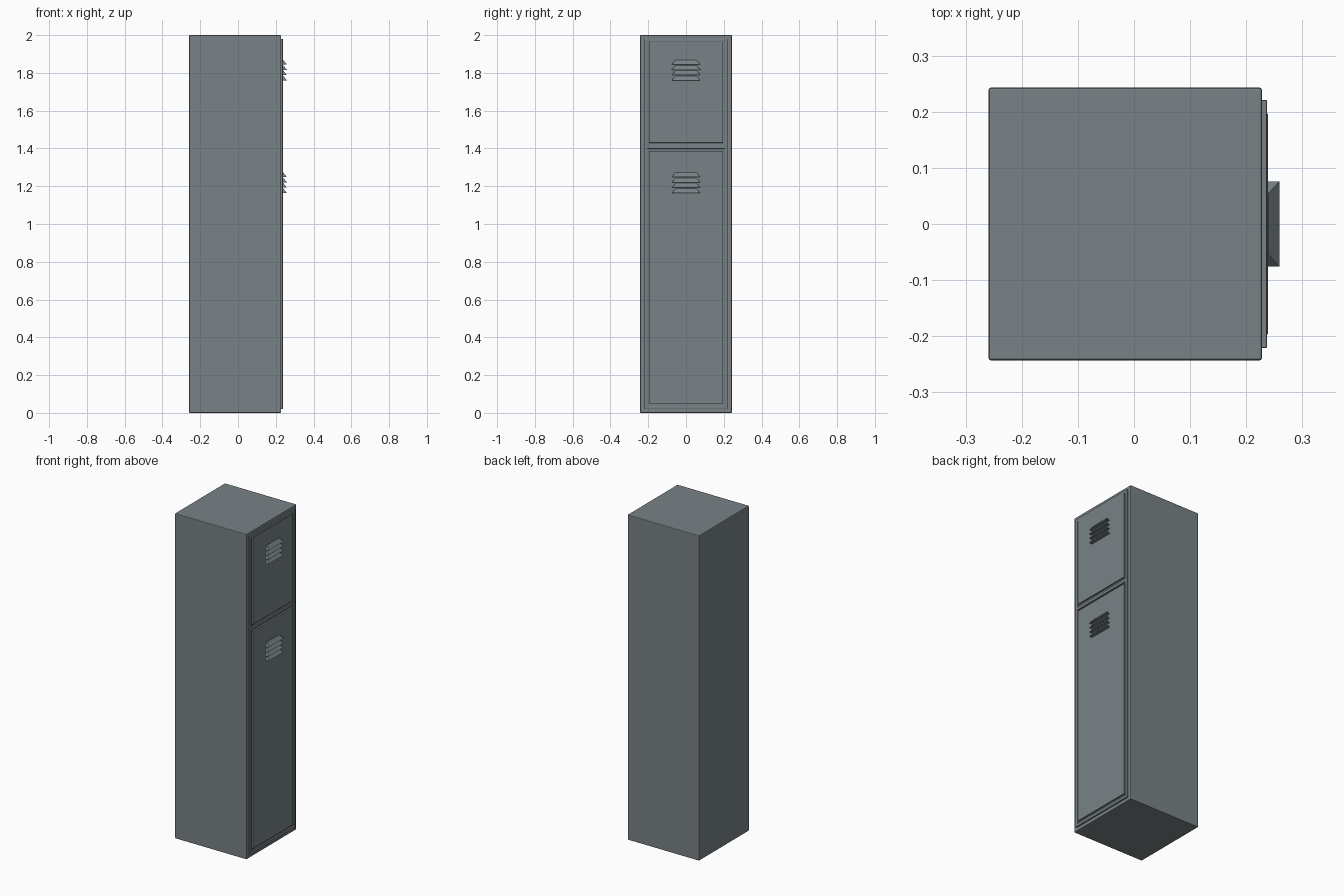
import bpy, bmesh

if "Cube" in bpy.data.objects:
    bpy.data.objects.remove(bpy.data.objects["Cube"])

steel = bpy.data.materials.new("grey_steel")
steel.diffuse_color = (0.19, 0.225, 0.24, 1)
steel.use_nodes = True
steel.node_tree.nodes["Principled BSDF"].inputs["Base Color"].default_value = steel.diffuse_color


def make(name, verts, faces, bevel=0.0):
    me = bpy.data.meshes.new(name)
    bm = bmesh.new()
    vs = [bm.verts.new(v) for v in verts]
    for f in faces:
        bm.faces.new([vs[i] for i in f])
    bmesh.ops.recalc_face_normals(bm, faces=bm.faces)
    bm.to_mesh(me)
    bm.free()
    ob = bpy.data.objects.new(name, me)
    bpy.context.collection.objects.link(ob)
    me.materials.append(steel)
    if bevel:
        mod = ob.modifiers.new("bevel", 'BEVEL')
        mod.width = bevel
        mod.segments = 2
    return ob


BOX = [(0, 1, 3, 2), (4, 5, 7, 6), (0, 1, 5, 4), (2, 3, 7, 6), (0, 2, 6, 4), (1, 3, 7, 5)]


def box(name, xr, yr, zr, bevel=0.0):
    return make(name, [(x, y, z) for x in xr for y in yr for z in zr], BOX, bevel)


def frame(name, x0, x1, y, z0, z1, w, bevel):
    # rectangular picture-frame ring standing on the door side
    rings = []
    for x, d in ((x0, 0), (x1, 0), (x1, w), (x0, w)):
        rings += [(x, -y + d, z0 + d), (x, y - d, z0 + d), (x, y - d, z1 - d), (x, -y + d, z1 - d)]
    faces = []
    for r in range(4):
        for k in range(4):
            a, b = r * 4, (r + 1) % 4 * 4
            n = (k + 1) % 4
            faces.append((a + k, a + n, b + n, b + k))
    return make(name, rings, faces, bevel)


# Cabinet body
box("cabinet_body", (-0.259, 0.228), (-0.243, 0.243), (0, 2), 0.004)

# Raised frame and the rail between the doors
frame("door_frame", 0.226, 0.237, 0.221, 0.02, 1.98, 0.017, 0.002)
box("middle_rail", (0.226, 0.2365), (-0.205, 0.205), (1.398, 1.416), 0.002)


# Door panels
def door(name, z0, z1):
    box(name, (0.22, 0.2385), (-0.197, 0.197), (z0, z1), 0.001)


door("upper_door", 1.43, 1.964)
door("lower_door", 0.05, 1.387)


# Hooded vent slats: narrow at the top, flaring out at the bottom
def vents(name, top):
    for i in range(4):
        zt = top - i * 0.028
        zb = zt - 0.024
        v = [(0.236, -0.055, zt), (0.236, 0.055, zt),
             (0.236, -0.076, zb), (0.236, 0.076, zb),
             (0.259, -0.076, zb), (0.259, 0.076, zb),
             (0.240, -0.055, zt), (0.240, 0.055, zt)]
        make(f"{name}_{i + 1}", v,
             [(0, 1, 3, 2), (2, 3, 5, 4), (4, 5, 7, 6), (6, 7, 1, 0), (0, 2, 4, 6), (1, 3, 5, 7)])


vents("upper_vent", 1.868)
vents("lower_vent", 1.272)
